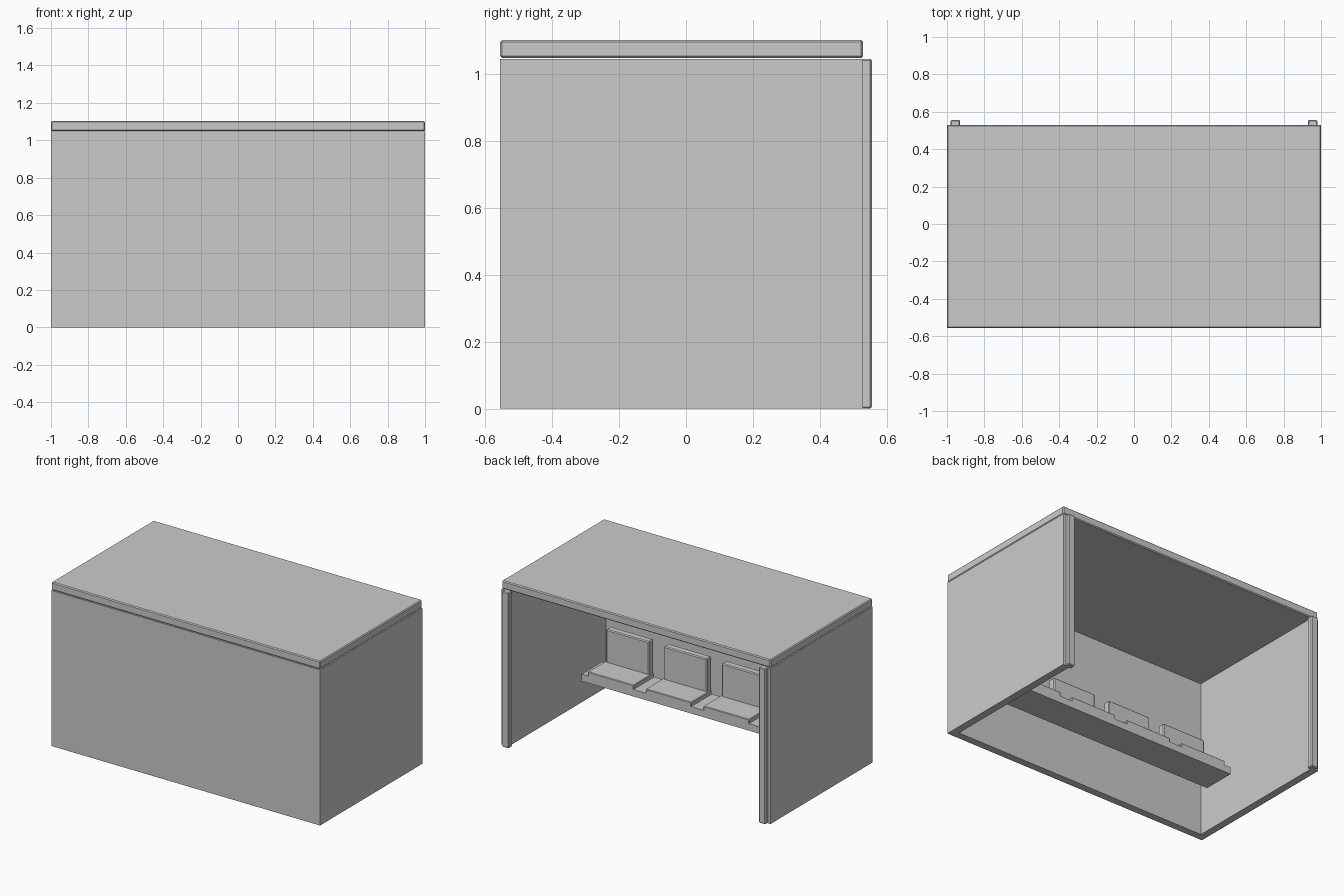
import bpy, bmesh

if "Cube" in bpy.data.objects:
    bpy.data.objects.remove(bpy.data.objects["Cube"])


def finish(name, bm, bevel=0.0):
    bmesh.ops.recalc_face_normals(bm, faces=bm.faces)
    me = bpy.data.meshes.new(name)
    bm.to_mesh(me)
    bm.free()
    ob = bpy.data.objects.new(name, me)
    bpy.context.collection.objects.link(ob)
    if bevel:
        mod = ob.modifiers.new("edge_bevel", 'BEVEL')
        mod.width = bevel
        mod.segments = 1
    return ob


def box(name, x, y, z, bevel=0.0):
    """Box from (min, max) ranges on each axis."""
    bm = bmesh.new()
    bmesh.ops.create_cube(bm, size=1)
    for v in bm.verts:
        for i, (lo, hi) in enumerate((x, y, z)):
            v.co[i] = (lo + hi) / 2 + v.co[i] * (hi - lo)
    return finish(name, bm, bevel)


# U-shaped walls, extruded from a plan outline
T, FRONT, BACK = 0.05, -0.556, 0.53
outline = [(-1, FRONT), (1, FRONT), (1, BACK), (1 - T, BACK),
           (1 - T, FRONT + T), (-1 + T, FRONT + T), (-1 + T, BACK), (-1, BACK)]
bm = bmesh.new()
face = bm.faces.new([bm.verts.new((x, y, 0)) for x, y in outline])
ext = bmesh.ops.extrude_face_region(bm, geom=[face])
top = [g for g in ext["geom"] if isinstance(g, bmesh.types.BMVert)]
bmesh.ops.translate(bm, verts=top, vec=(0, 0, 1.046))
finish("walls", bm)

# Roof slab
box("roof", (-1, 1), (FRONT, BACK), (1.049, 1.103), 0.006)

# Trim posts on the open ends of the side walls
for side, sx in (("left", -1), ("right", 1)):
    box(f"end_post_{side}", sorted((sx * 0.93, sx * 0.98)),
        (0.515, 0.556), (0.0, 1.046), 0.005)

# Bench board
box("bench_board", (-0.86, 0.86), (-0.34, -0.12), (0.215, 0.262))

# Four seats: raised pad and backrest
for i in range(4):
    cx = -0.645 + 0.43 * i
    box(f"seat_pad_{i + 1}", (cx - 0.17, cx + 0.17), (-0.34, -0.12),
        (0.25, 0.29), 0.004)
    box(f"backrest_{i + 1}", (cx - 0.16, cx + 0.16), (-0.35, -0.30),
        (0.26, 0.51), 0.006)
